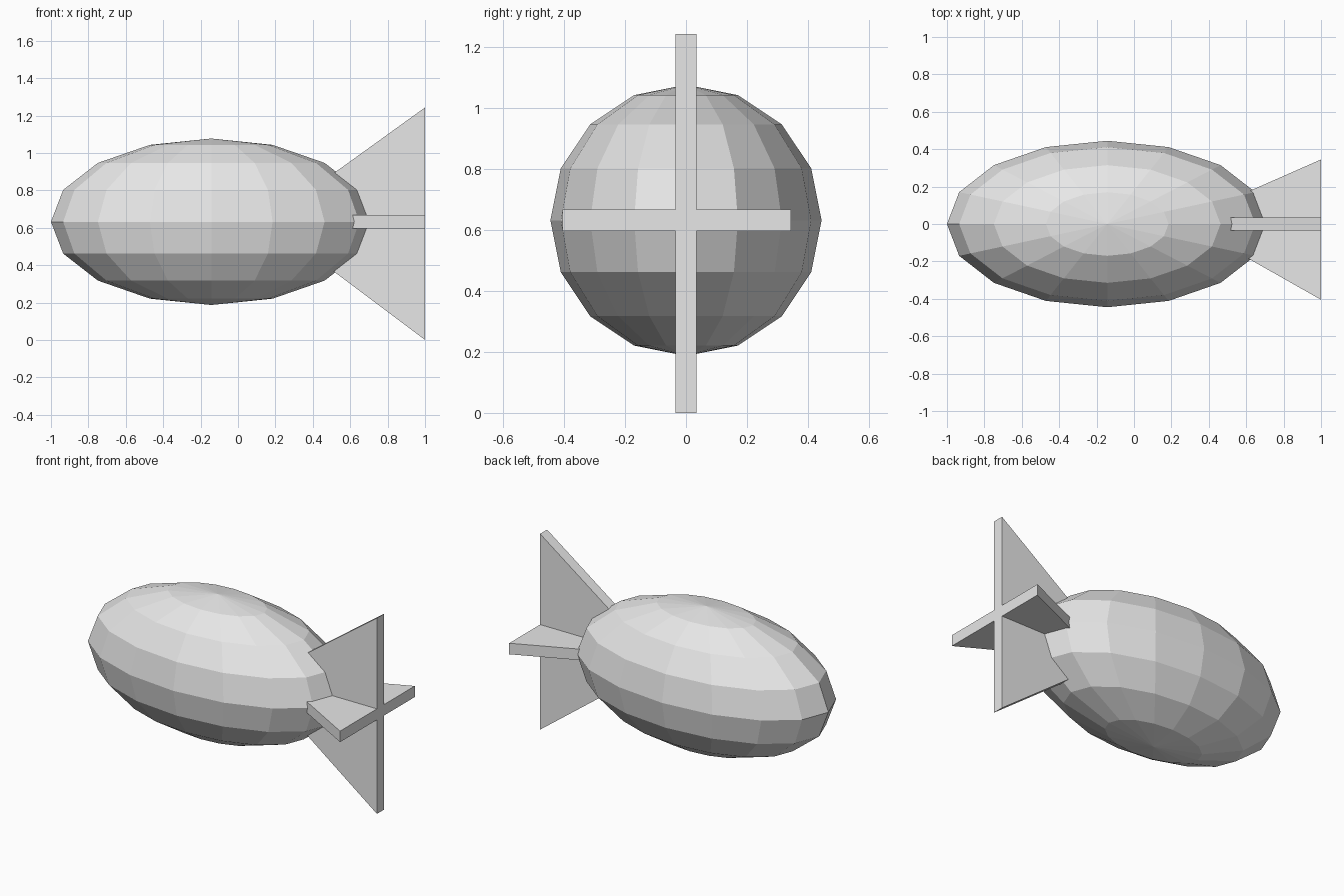
import bpy
import bmesh
from mathutils import Matrix, Vector

cube = bpy.data.objects.get("Cube")
if cube:
    bpy.data.objects.remove(cube, do_unlink=True)

AXIS_Z = 0.632
FIN_THICKNESS = 0.07

grey = bpy.data.materials.new("light grey")
grey.use_nodes = True
grey.diffuse_color = (0.8, 0.8, 0.8, 1)
grey.node_tree.nodes["Principled BSDF"].inputs["Base Color"].default_value = (0.8, 0.8, 0.8, 1)


def add_object(name, bm):
    bmesh.ops.recalc_face_normals(bm, faces=bm.faces)
    mesh = bpy.data.meshes.new(name)
    bm.to_mesh(mesh)
    bm.free()
    mesh.materials.append(grey)
    obj = bpy.data.objects.new(name, mesh)
    bpy.context.collection.objects.link(obj)
    return obj


def add_fin(name, outline, normal):
    """Extrude a triangular outline symmetrically along its normal."""
    normal = Vector(normal)
    bm = bmesh.new()
    verts = [bm.verts.new(Vector(p) - normal * FIN_THICKNESS / 2) for p in outline]
    face = bm.faces.new(verts)
    extruded = bmesh.ops.extrude_face_region(bm, geom=[face])["geom"]
    moved = [v for v in extruded if isinstance(v, bmesh.types.BMVert)]
    bmesh.ops.translate(bm, verts=moved, vec=normal * FIN_THICKNESS)
    return add_object(name, bm)


# Faceted hull: a stretched low-poly sphere
bm = bmesh.new()
bmesh.ops.create_uvsphere(bm, u_segments=16, v_segments=8, radius=1)
bmesh.ops.transform(bm, verts=bm.verts, matrix=Matrix.Diagonal((0.857, 0.445, 0.445, 1)))
bmesh.ops.translate(bm, verts=bm.verts, vec=(-0.143, 0, AXIS_Z))
add_object("hull", bm)

# Crossed tail fins, tapering to a point inside the hull
add_fin("vertical_tail_fin",
        [(0.155, 0, 0.634), (1, 0, 0), (1, 0, 1.243)], (0, 1, 0))
add_fin("horizontal_tail_fin",
        [(0.255, 0.017, AXIS_Z), (1, -0.405, AXIS_Z), (1, 0.345, AXIS_Z)], (0, 0, 1))
